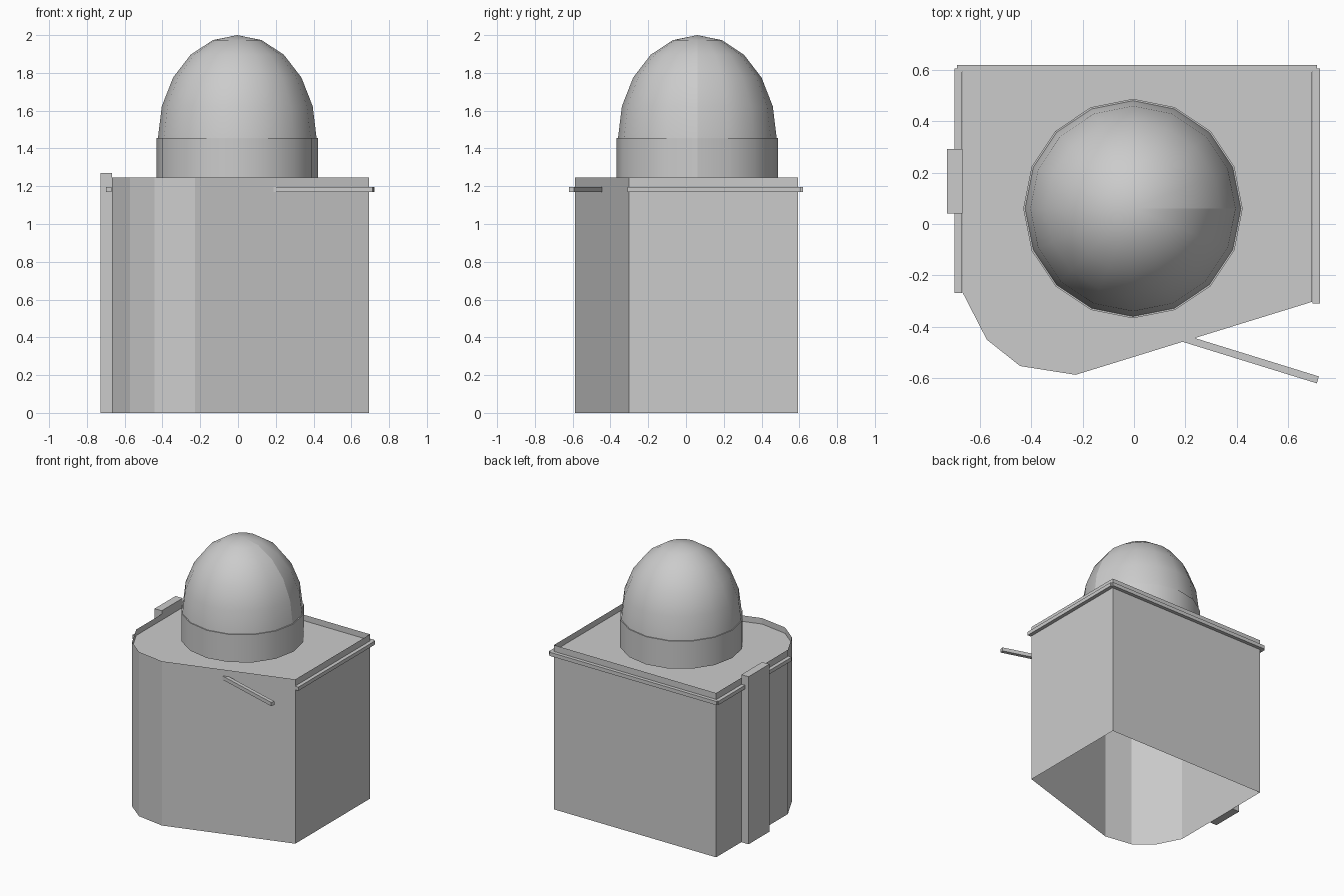
import bpy, bmesh, math

cube = bpy.data.objects.get("Cube")
if cube:
    bpy.data.objects.remove(cube, do_unlink=True)

stone = bpy.data.materials.new("pale grey stone")
stone.use_nodes = True
GREY = (0.6, 0.6, 0.6, 1)
stone.diffuse_color = GREY
stone.node_tree.nodes["Principled BSDF"].inputs["Base Color"].default_value = GREY


def finish(name, bm, smooth=False):
    mesh = bpy.data.meshes.new(name)
    bm.to_mesh(mesh)
    bm.free()
    mesh.materials.append(stone)
    for face in mesh.polygons:
        face.use_smooth = smooth
    obj = bpy.data.objects.new(name, mesh)
    bpy.context.collection.objects.link(obj)
    return obj


def box(name, centre, size, turn=0):
    bm = bmesh.new()
    bmesh.ops.create_cube(bm, size=1)
    bmesh.ops.scale(bm, vec=size, verts=bm.verts)
    obj = finish(name, bm)
    obj.location = centre
    obj.rotation_euler.z = turn
    return obj


def lathe(name, profile, centre, sides=16):
    """Revolve (radius, z) points, leaving a shading seam on the left side."""
    bm = bmesh.new()
    rings = []
    for r, z in profile:
        if r == 0:
            rings.append([bm.verts.new((centre[0], centre[1], z))] * (sides + 1))
            continue
        angles = [math.tau * i / sides for i in range(sides + 1)]
        rings.append([bm.verts.new((centre[0] + r * math.cos(a),
                                    centre[1] + r * math.sin(a), z)) for a in angles])
    for low, high in zip(rings, rings[1:]):
        for i in range(sides):
            corners = [low[i], low[i + 1], high[i + 1], high[i]]
            bm.faces.new(list(dict.fromkeys(corners)))
    return finish(name, bm, True)


# Building shell: open below, with the roof set under the parapet
WALL_TOP, ROOF = 1.245, 1.2
plan = [(0.693, 0.592), (-0.667, 0.592), (-0.667, -0.267), (-0.573, -0.45),
        (-0.443, -0.553), (-0.227, -0.587), (0.693, -0.303)]
bm = bmesh.new()
bottom, top = [[bm.verts.new((x, y, z)) for x, y in plan] for z in (0, WALL_TOP)]
for i in range(len(plan)):
    j = (i + 1) % len(plan)
    bm.faces.new((bottom[i], bottom[j], top[j], top[i]))
finish("walls", bm)

bm = bmesh.new()
bm.faces.new([bm.verts.new((x, y, ROOF)) for x, y in plan])
finish("flat_roof", bm)

# Cornice rails, the front one swung out from the wall
RAIL, RAIL_Z = 0.028, 1.183
box("left_rail", (0.709, 0.148, RAIL_Z), (RAIL, 0.915, RAIL))
box("right_rail", (-0.684, 0.168, RAIL_Z), (RAIL, 0.875, RAIL))
box("back_rail", (0.012, 0.605, RAIL_Z), (1.4, RAIL, RAIL))
box("front_rail", (0.238, -0.459, RAIL_Z), (1.0, RAIL, RAIL), -0.3)

# Chimney on the right wall
box("chimney", (-0.698, 0.166, 0.635), (0.06, 0.25, 1.27))

# Drum and dome
CENTRE = (-0.004, 0.06)
DRUM_TOP = 1.455
lathe("drum", [(0.427, WALL_TOP), (0.427, DRUM_TOP)], CENTRE)
lathe("drum_ledge", [(0.427, DRUM_TOP), (0.41, DRUM_TOP)], CENTRE)
steps = 5
arc = [math.pi / 2 * i / steps for i in range(steps)]
profile = [(0.42 * math.cos(a), DRUM_TOP + 0.545 * math.sin(a)) for a in arc]
lathe("dome", profile + [(0, 2.0)], CENTRE)
